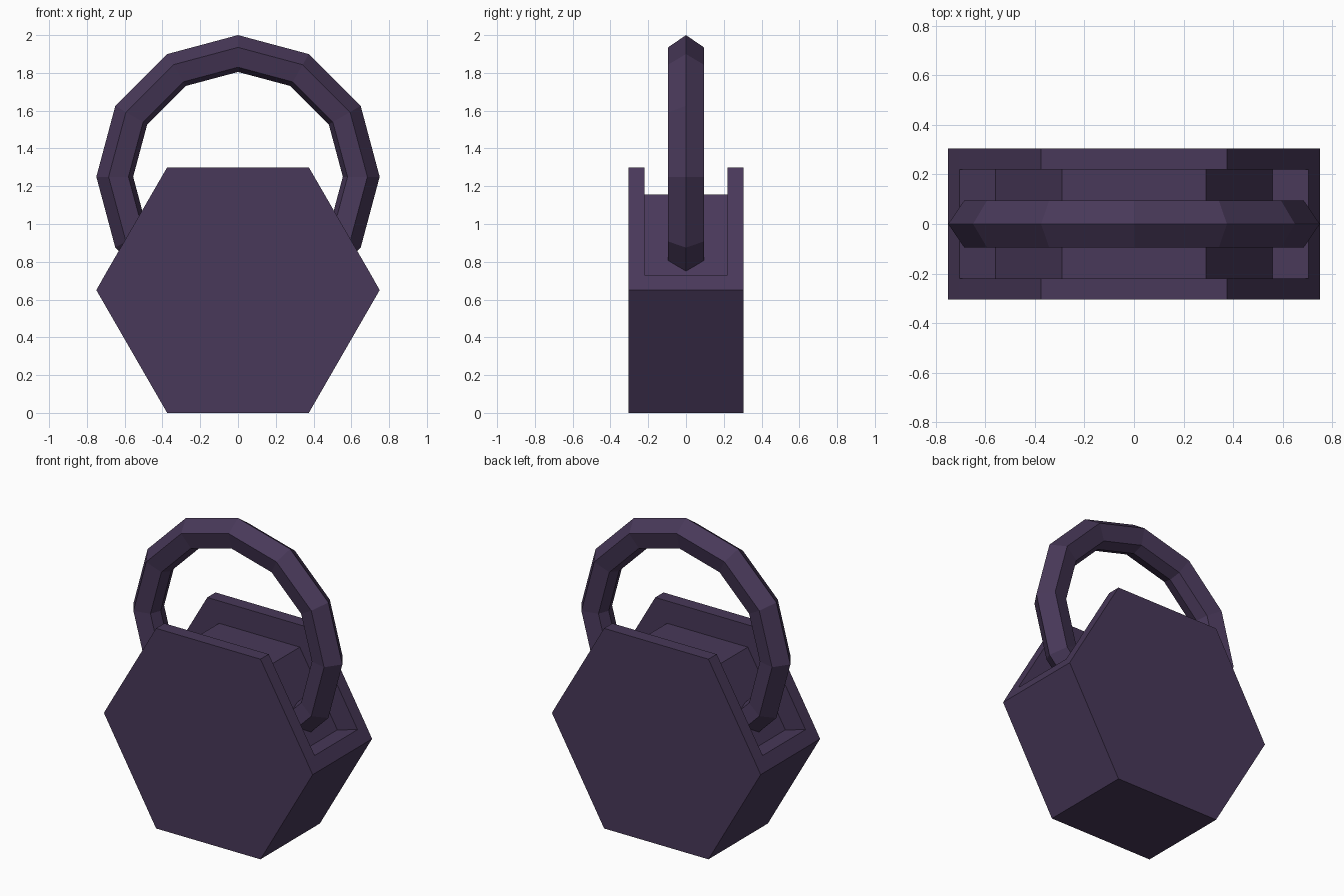
import bpy, bmesh, math

if "Cube" in bpy.data.objects:
    bpy.data.objects.remove(bpy.data.objects["Cube"])

mat = bpy.data.materials.new("dark_purple")
mat.diffuse_color = (0.065, 0.04, 0.10, 1)
mat.use_nodes = True
mat.node_tree.nodes["Principled BSDF"].inputs["Base Color"].default_value = mat.diffuse_color


def finish(name, bm):
    bmesh.ops.recalc_face_normals(bm, faces=bm.faces)
    me = bpy.data.meshes.new(name)
    bm.to_mesh(me)
    bm.free()
    me.materials.append(mat)
    ob = bpy.data.objects.new(name, me)
    bpy.context.collection.objects.link(ob)
    return ob


# Lock body: hexagonal prism with a channel sunk into its three upper sides
HALF, SLOT = 0.305, 0.22
right = [(0.375, 0), (0.75, 0.65), (0.705, 0.73), (0.375, 1.3)]
outer = right + [(-x, z) for x, z in reversed(right)]
rim = [(0.705, 0.73), (0.375, 1.3), (-0.375, 1.3), (-0.705, 0.73)]
floor = [(0.705, 0.73), (0.56, 0.69), (0.29, 1.155),
         (-0.29, 1.155), (-0.56, 0.69), (-0.705, 0.73)]
lower = [(-0.705, 0.73), (-0.75, 0.65), (-0.375, 0), (0.375, 0), (0.75, 0.65), (0.705, 0.73)]

bm = bmesh.new()


def face(points):
    bm.faces.new([bm.verts.new((x, y, z)) for x, y, z in points])


def strip(path, y0, y1):
    for (xa, za), (xb, zb) in zip(path, path[1:]):
        face([(xa, y0, za), (xb, y0, zb), (xb, y1, zb), (xa, y1, za)])


strip(lower[1:5], -HALF, HALF)
strip(floor, -SLOT, SLOT)
for s in (-1, 1):
    face([(x, s * HALF, z) for x, z in outer])
    strip(rim, s * SLOT, s * HALF)
    # channel side wall, split into quads between rim and floor
    f = floor
    wall = [(rim[0], rim[1], f[2], f[1]), (rim[1], rim[2], f[3], f[2]),
            (rim[2], rim[3], f[4], f[3])]
    for quad in wall:
        face([(x, s * SLOT, z) for x, z in quad])
# sloped lips below the channel ends
for m in (-1, 1):
    face([(m * 0.75, -HALF, 0.65), (m * 0.75, HALF, 0.65), (m * 0.705, HALF, 0.73),
          (m * 0.705, SLOT, 0.73), (m * 0.705, -SLOT, 0.73), (m * 0.705, -HALF, 0.73)])
bmesh.ops.remove_doubles(bm, verts=bm.verts, dist=0.0005)
finish("lock_body", bm)

# Shackle: six-sided section swept in 30 degree steps, ends buried in the body
section = [(0.75, 0), (0.685, 0.095), (0.58, 0.07), (0.555, 0), (0.58, -0.07), (0.685, -0.095)]
bm = bmesh.new()
rings = []
for deg in range(-60, 241, 30):
    a = math.radians(deg)
    rings.append([bm.verts.new((r * math.cos(a), y, 1.25 + r * math.sin(a))) for r, y in section])
for p, q in zip(rings, rings[1:]):
    for i in range(6):
        j = (i + 1) % 6
        bm.faces.new((p[i], p[j], q[j], q[i]))
bm.faces.new(rings[0])
bm.faces.new(rings[-1])
finish("shackle", bm)
